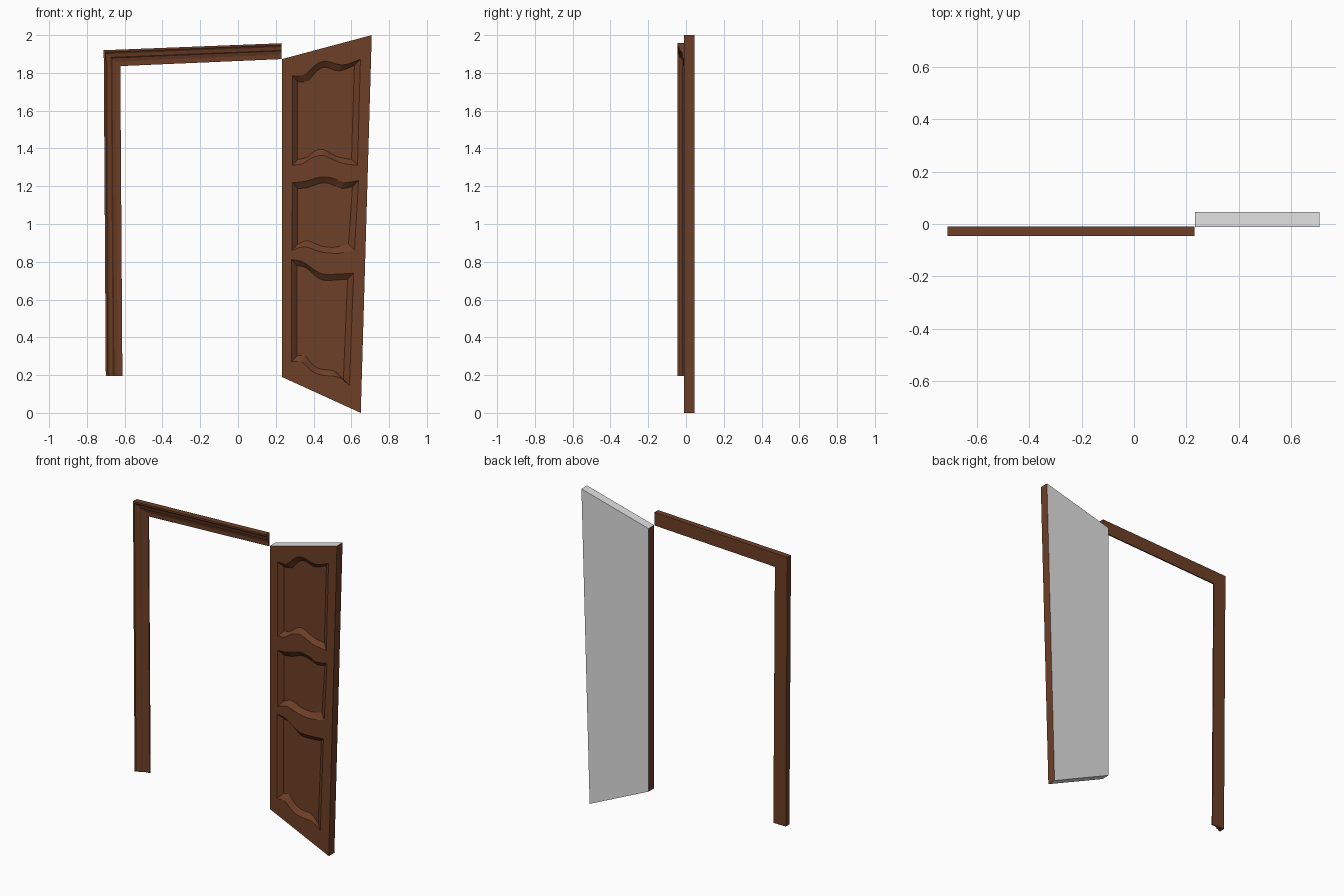
import bpy, bmesh

if "Cube" in bpy.data.objects:
    bpy.data.objects.remove(bpy.data.objects["Cube"])


def material(name, rgb):
    m = bpy.data.materials.new(name)
    m.diffuse_color = (*rgb, 1)
    m.use_nodes = True
    m.node_tree.nodes["Principled BSDF"].inputs["Base Color"].default_value = m.diffuse_color
    return m


brown = material("brown wood", (0.155, 0.05, 0.02))
grey = material("plain grey", (0.75, 0.75, 0.75))


def finish(bm, name, mats):
    bmesh.ops.recalc_face_normals(bm, faces=bm.faces)
    me = bpy.data.meshes.new(name)
    bm.to_mesh(me)
    bm.free()
    for m in mats:
        me.materials.append(m)
    ob = bpy.data.objects.new(name, me)
    bpy.context.collection.objects.link(ob)
    return ob


def bridge(bm, a, b):
    return [bm.faces.new((a[i - 1], a[i], b[i], b[i - 1])) for i in range(len(a))]


def smooth(pts, steps=3):
    """Catmull-Rom curve through the points"""
    p = [pts[0]] + pts + [pts[-1]]
    out = []
    for i in range(1, len(p) - 2):
        for s in range(steps):
            t = s / steps
            out.append(tuple(
                0.5 * (2 * b + (c - a) * t + (2 * a - 5 * b + 4 * c - d) * t * t
                       + (3 * b - a - 3 * c + d) * t ** 3)
                for a, b, c, d in zip(p[i - 1], p[i], p[i + 1], p[i + 2])))
    return out + [pts[-1]]


# Door frame: moulding profile swept up the jamb and along the header
# profile = (fraction from outer to inner edge, y)
profile = [(0, -0.009), (0, -0.046), (0.12, -0.046), (0.24, -0.038),
           (0.42, -0.034), (0.52, -0.024), (0.72, -0.018), (1, -0.017), (1, -0.009)]
stations = [((-0.70, 0.195), (-0.612, 0.195)),
            ((-0.711, 1.92), (-0.623, 1.836)),
            ((0.23, 1.957), (0.23, 1.873))]
bm = bmesh.new()
rings = [[bm.verts.new((o[0] + (i[0] - o[0]) * f, y, o[1] + (i[1] - o[1]) * f))
          for f, y in profile] for o, i in stations]
for a, b in zip(rings, rings[1:]):
    bridge(bm, a, b)
bm.faces.new(rings[0])
bm.faces.new(rings[-1])
finish(bm, "door_frame", [brown])

# Open door leaf, skewed outline with three recessed panels
FRONT, BACK, RECESS = -0.0105, 0.046, 0.014
outline = [(0.233, 0.19), (0.65, 0.0), (0.708, 2.0), (0.233, 1.873)]
panels = [  # (top curve, bottom curve), left to right
    ([(.288, 1.785), (.353, 1.79), (.41, 1.842), (.464, 1.862), (.554, 1.842), (.648, 1.872)],
     [(.288, 1.31), (.343, 1.32), (.396, 1.353), (.453, 1.362), (.538, 1.325), (.633, 1.31)]),
    ([(.288, 1.22), (.353, 1.225), (.443, 1.25), (.51, 1.24), (.565, 1.22), (.638, 1.23)],
     [(.286, .86), (.348, .88), (.40, .865), (.45, .85), (.53, .845), (.617, .86)]),
    ([(.284, .812), (.343, .80), (.40, .76), (.45, .735), (.53, .735), (.612, .74)],
     [(.284, .27), (.337, .27), (.385, .225), (.44, .20), (.53, .19), (.59, .145)]),
]
bm = bmesh.new()


def loop(pts, y):
    return [bm.verts.new((x, y, z)) for x, z in pts]


def inset(curve, dz):
    """Squeeze a curve inwards in x and shift it in z"""
    x0, x1 = curve[0][0], curve[-1][0]
    k = (x1 - x0 - 0.06) / (x1 - x0)
    return [(x0 + 0.028 + (x - x0) * k, z + dz) for x, z in curve]


front = loop(outline, FRONT)
back = loop(outline, BACK)
outer_loops, inner_loops = [], []
for top, bottom in panels:
    t, b = smooth(top), smooth(bottom)
    outer_loops.append(loop(t + b[::-1], FRONT))
    inner_loops.append(loop(inset(t, -0.032) + inset(b, 0.032)[::-1], RECESS))

# front face with panel openings
edges = [bm.edges.new((l[i - 1], l[i])) for l in [front] + outer_loops for i in range(len(l))]
bmesh.ops.triangle_fill(bm, edges=edges, use_beauty=True)
# sloped mouldings and panel floors
for o, i in zip(outer_loops, inner_loops):
    bridge(bm, o, i)
    n = len(i) // 2
    for k in range(n - 1):
        bm.faces.new((i[k], i[k + 1], i[-k - 2], i[-k - 1]))
# sides and back; the back, top and bottom are grey
sides = bridge(bm, front, back)
plain = [bm.faces.new(back)] + [f for f in sides if abs(f.calc_center_median().z - 1) > 0.5]
for f in plain:
    f.material_index = 1
finish(bm, "door_leaf", [brown, grey])
